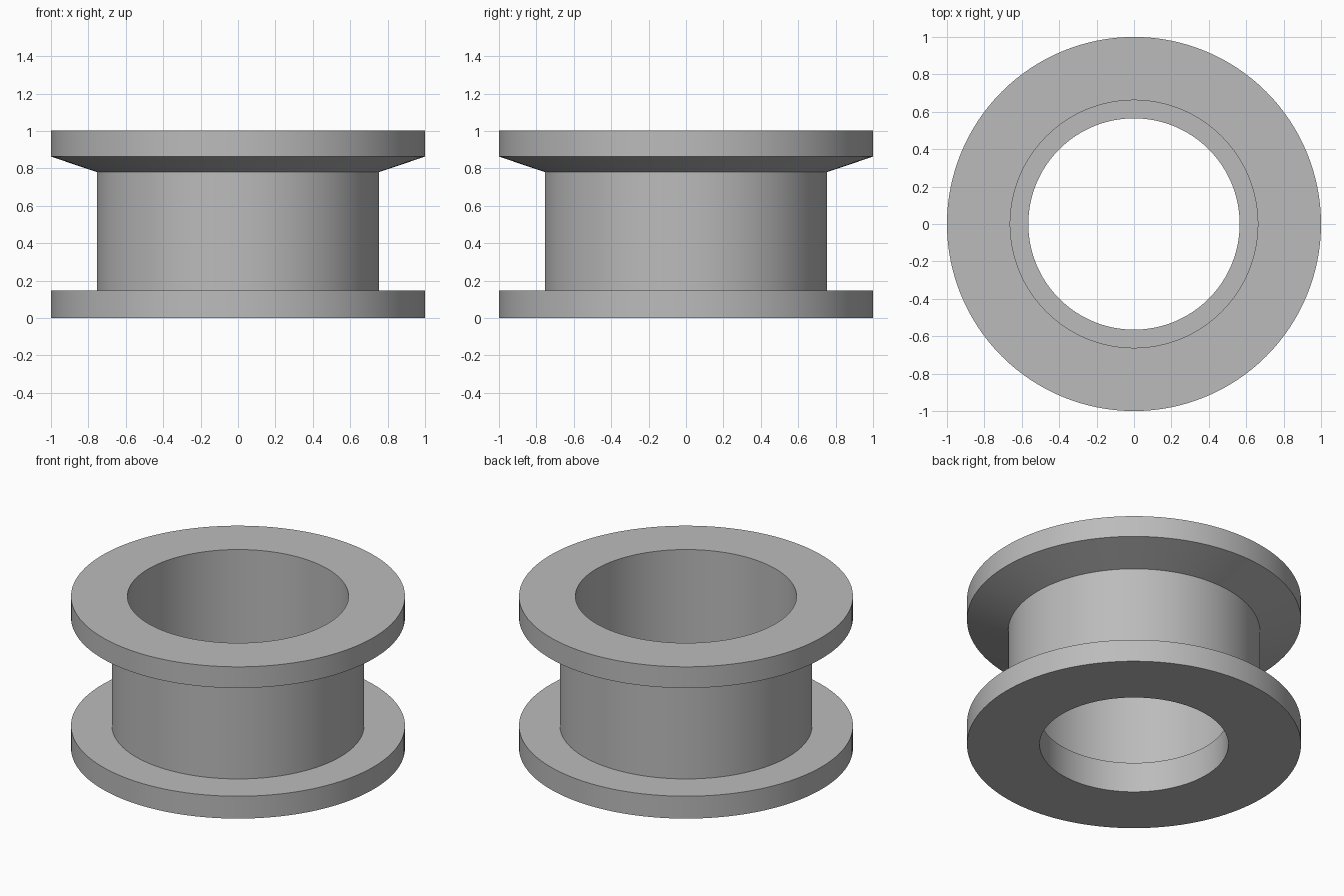
import bpy
import bmesh
import math
from mathutils import Vector

if "Cube" in bpy.data.objects:
    bpy.data.objects.remove(bpy.data.objects["Cube"], do_unlink=True)

SEGMENTS = 128

# Plain grey material
grey = bpy.data.materials.new("plain_grey")
grey.use_nodes = True
colour = (0.5, 0.5, 0.5, 1)
grey.diffuse_color = colour
grey.node_tree.nodes["Principled BSDF"].inputs["Base Color"].default_value = colour


def lathe(name, profile):
    """Spin a closed (radius, height) profile around the z axis."""
    bm = bmesh.new()
    verts = [bm.verts.new((r, 0, z)) for r, z in profile]
    edges = [bm.edges.new((v, verts[i - 1])) for i, v in enumerate(verts)]
    bmesh.ops.spin(bm, geom=verts + edges, cent=Vector(), axis=(0, 0, 1),
                   angle=math.tau, steps=SEGMENTS, use_merge=True)
    bmesh.ops.remove_doubles(bm, verts=bm.verts, dist=0.0001)
    bmesh.ops.recalc_face_normals(bm, faces=bm.faces)
    mesh = bpy.data.meshes.new(name)
    bm.to_mesh(mesh)
    bm.free()
    mesh.materials.append(grey)
    obj = bpy.data.objects.new(name, mesh)
    bpy.context.collection.objects.link(obj)
    bpy.ops.object.select_all(action="DESELECT")
    obj.select_set(True)
    bpy.context.view_layer.objects.active = obj
    bpy.ops.object.shade_smooth_by_angle(angle=math.radians(15))
    return obj


# Flanged bushing: lower flange, barrel, tapered upper flange, stepped bore
lathe("flanged_bushing", [
    (0.565, 0), (1, 0), (1, 0.148), (0.755, 0.148),
    (0.755, 0.78), (1, 0.863), (1, 1.003), (0.662, 1.003),
    (0.662, 0.2), (0.565, 0.2),
])
